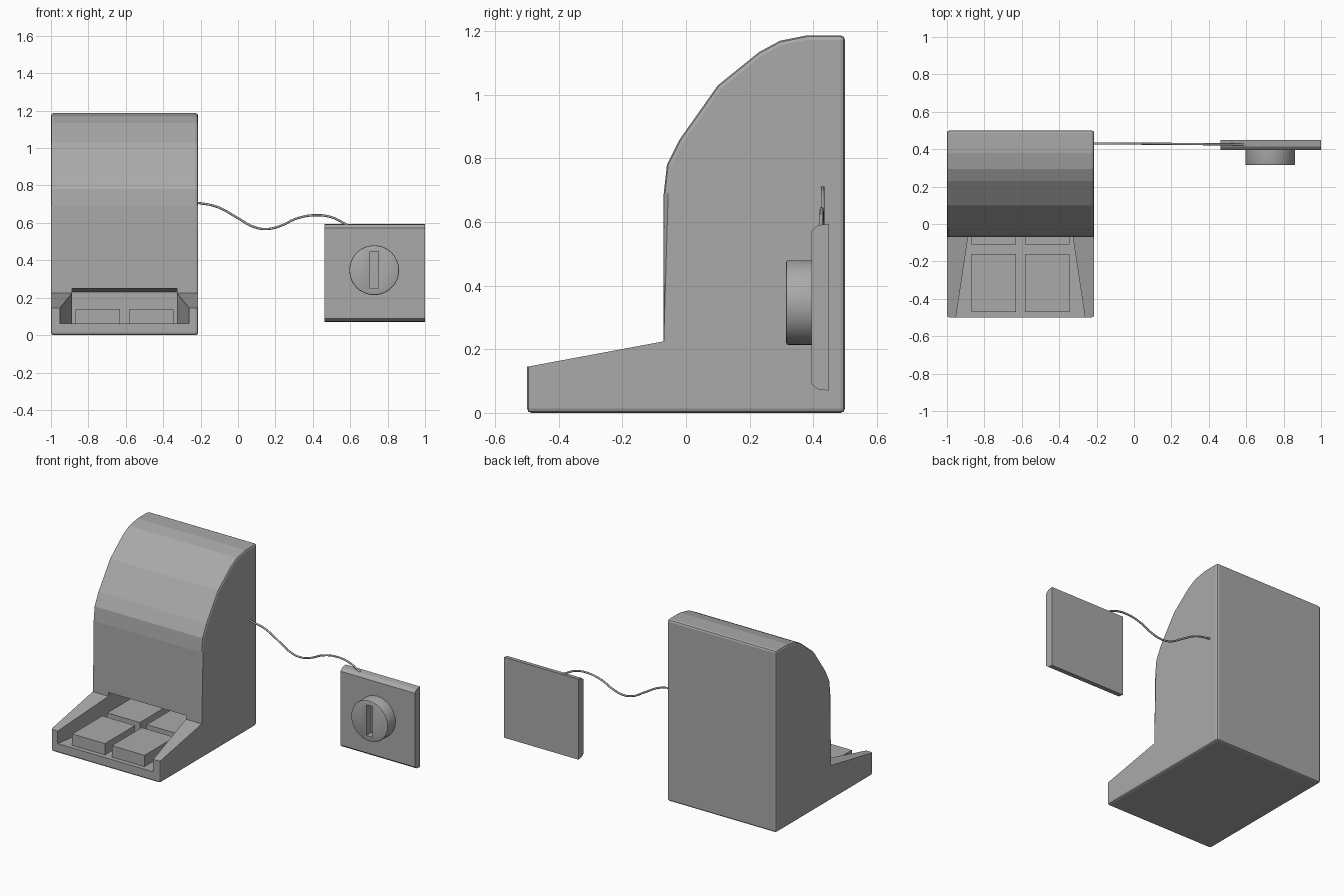
import bpy, bmesh, math
from mathutils import Matrix, Vector

cube = bpy.data.objects.get("Cube")
if cube:
    bpy.data.objects.remove(cube, do_unlink=True)

grey = bpy.data.materials.new("plain grey")
grey.use_nodes = True
colour = (0.4, 0.4, 0.4, 1)
grey.diffuse_color = colour
grey.node_tree.nodes["Principled BSDF"].inputs["Base Color"].default_value = colour


def finish(name, bm):
    bmesh.ops.recalc_face_normals(bm, faces=bm.faces)
    mesh = bpy.data.meshes.new(name)
    bm.to_mesh(mesh)
    bm.free()
    mesh.materials.append(grey)
    obj = bpy.data.objects.new(name, mesh)
    bpy.context.collection.objects.link(obj)
    return obj


def prism(points, direction):
    """Extrude a planar outline along a direction."""
    bm = bmesh.new()
    face = bm.faces.new([bm.verts.new(p) for p in points])
    extruded = bmesh.ops.extrude_face_region(bm, geom=[face])["geom"]
    moved = [g for g in extruded if isinstance(g, bmesh.types.BMVert)]
    bmesh.ops.translate(bm, verts=moved, vec=direction)
    bmesh.ops.recalc_face_normals(bm, faces=bm.faces)
    return bm


def side_prism(profile, x0, x1):
    return prism([(x0, y, z) for y, z in profile], (x1 - x0, 0, 0))


def box(low, high):
    bm = bmesh.new()
    low, high = Vector(low), Vector(high)
    size = Matrix.Diagonal((high - low).to_4d())
    bmesh.ops.create_cube(bm, size=1, matrix=Matrix.Translation((low + high) / 2) @ size)
    return bm


def round_edges(bm, width, keep, segments=2):
    edges = [e for e in bm.edges if e.calc_face_angle_signed() > 0.5 and keep(e)]
    bmesh.ops.bevel(bm, geom=edges, offset=width, segments=segments,
                    profile=0.5, affect='EDGES', clamp_overlap=True)


def cut(obj, cutter):
    """Subtract the cutter, bake the result and drop the cutter."""
    cutter.hide_render = True
    mod = obj.modifiers.new("cut", 'BOOLEAN')
    mod.operation, mod.solver, mod.object = 'DIFFERENCE', 'EXACT', cutter
    bpy.context.view_layer.update()
    graph = bpy.context.evaluated_depsgraph_get()
    baked = bpy.data.meshes.new_from_object(obj.evaluated_get(graph))
    obj.modifiers.clear()
    obj.data = baked
    bpy.data.objects.remove(cutter, do_unlink=True)


# Cabinet with faceted hood and low front tray
profile = [(-0.5, 0), (-0.5, 0.145), (-0.07, 0.225), (-0.07, 0.69), (-0.06, 0.78),
           (-0.02, 0.86), (0.1, 1.03), (0.23, 1.135), (0.295, 1.17), (0.38, 1.187),
           (0.5, 1.187), (0.5, 0)]
bm = side_prism(profile, -1, -0.213)


def not_tray_top(edge):
    heights = [v.co.z for v in edge.verts]
    return min(heights) < 0.1 or max(heights) > 0.24


def hood_side(edge):
    # side outline of the hood and all hard convex edges
    return not_tray_top(edge)


round_edges(bm, 0.014, hood_side)
cabinet = finish("cabinet", bm)

# Tapered tray recess that runs in under the hood
mid = -0.607
half_plan = [(0.36, -0.6), (0.28, -0.07), (0.28, 0.22)]
plan = [(mid - w, y) for w, y in half_plan] + [(mid + w, y) for w, y in reversed(half_plan)]
bm = prism([(x, y, 0.063) for x, y in plan], (0, 0, 0.2))
for v in bm.verts:
    if v.co.z > 0.1:
        v.co.z = 0.245 - 0.069 * v.co.y
cut(cabinet, finish("tray_cutter", bm))

# Four flat tray buttons
for row, y in (("front", -0.47), ("rear", -0.11)):
    for side, x in (("right", -0.868), ("left", -0.582)):
        finish(f"{row}_{side}_button", box((x, y, 0.055), (x + 0.236, y + 0.31, 0.137)))

# Wall panel with chamfered top and bottom
panel = [(0.45, 0.07), (0.45, 0.595), (0.415, 0.59), (0.395, 0.572),
         (0.395, 0.09), (0.415, 0.074)]
finish("panel", side_prism(panel, 0.463, 1.0))

# Round dial with a vertical slot
bm = bmesh.new()
place = Matrix.Translation((0.728, 0.36, 0.347)) @ Matrix.Rotation(math.pi / 2, 4, 'X')
bmesh.ops.create_cone(bm, cap_ends=True, segments=48, radius1=0.133, radius2=0.133,
                      depth=0.09, matrix=place)
bmesh.ops.recalc_face_normals(bm, faces=bm.faces)
round_edges(bm, 0.006, lambda e: all(v.co.y < 0.35 for v in e.verts))
dial = finish("dial", bm)
cut(dial, finish("slot_cutter", box((0.706, 0.2, 0.248), (0.75, 0.365, 0.448))))
bpy.ops.object.select_all(action='DESELECT')
dial.select_set(True)
bpy.context.view_layer.objects.active = dial
bpy.ops.object.shade_smooth_by_angle(angle=math.radians(35))

# Wavy cable joining cabinet and panel
path = [(-0.23, 0.71), (-0.11, 0.685), (0.0, 0.625), (0.08, 0.58), (0.15, 0.567),
        (0.23, 0.585), (0.31, 0.622), (0.41, 0.641), (0.5, 0.63), (0.59, 0.585)]
curve = bpy.data.curves.new("cable", 'CURVE')
curve.dimensions = '3D'
curve.bevel_depth = 0.006
curve.bevel_resolution = 2
curve.resolution_u = 6
spline = curve.splines.new('BEZIER')
spline.bezier_points.add(len(path) - 1)
for point, (x, z) in zip(spline.bezier_points, path):
    point.co = (x, 0.43 - 0.008 * max(x, 0), z)
    point.handle_left_type = point.handle_right_type = 'AUTO'
curve.materials.append(grey)
bpy.context.collection.objects.link(bpy.data.objects.new("cable", curve))
